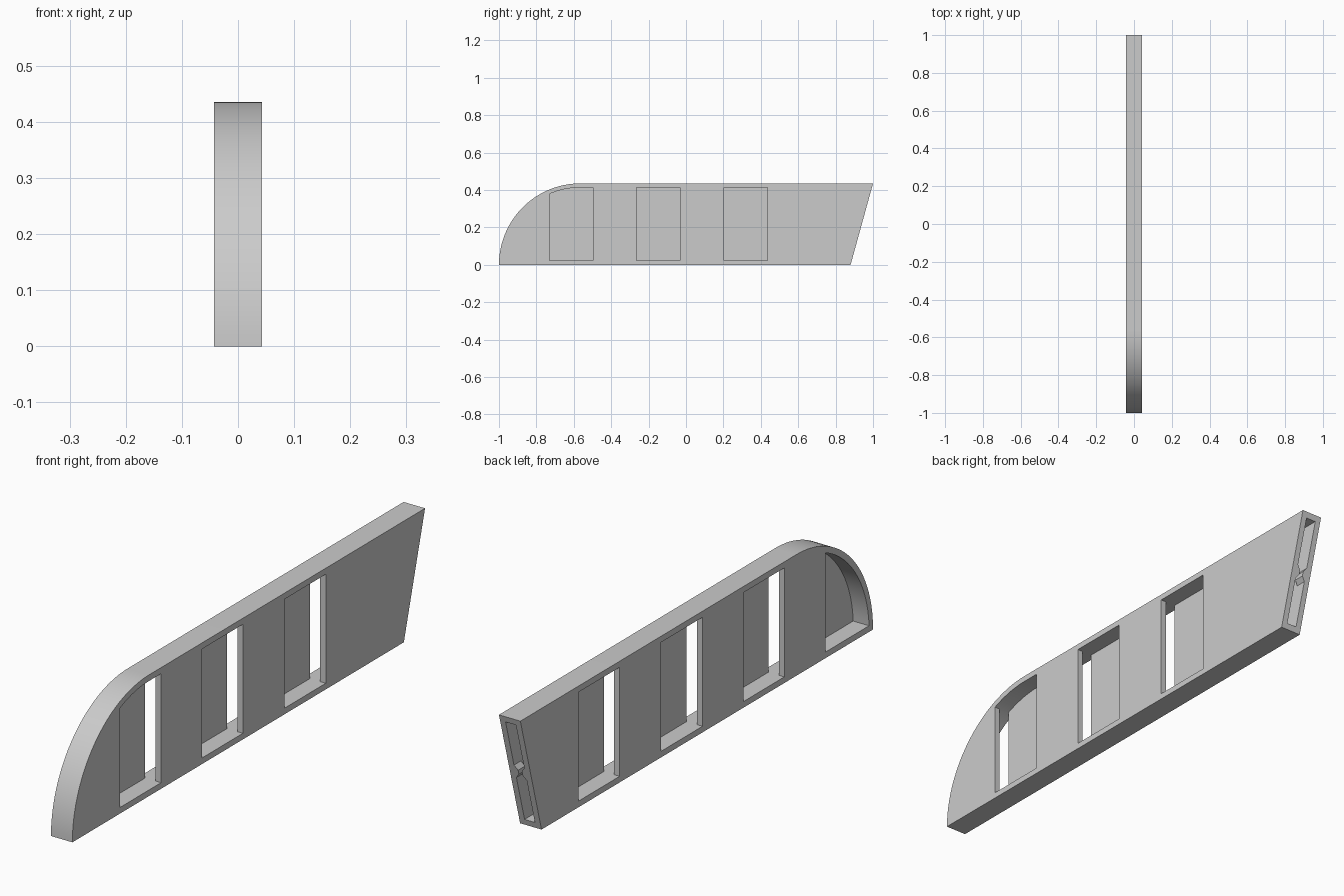
import bpy, bmesh, math

if "Cube" in bpy.data.objects:
    bpy.data.objects.remove(bpy.data.objects["Cube"])

HALF = 0.0425          # half thickness of the panel
H = 0.435              # height
RIM = 0.022            # rim and wall thickness
CY = -1 + H            # centre of the rounded nose
INNER = H - RIM
SPLIT = -0.73          # where the first window meets the nose opening

grey = bpy.data.materials.new("light grey")
grey.diffuse_color = (0.6, 0.6, 0.6, 1)
grey.use_nodes = True
grey.node_tree.nodes["Principled BSDF"].inputs["Base Color"].default_value = grey.diffuse_color


def prism(name, pts, x0, x1):
    """Extrude a (y, z) outline from x0 to x1."""
    bm = bmesh.new()
    face = bm.faces.new([bm.verts.new((x0, y, z)) for y, z in pts])
    ext = bmesh.ops.extrude_face_region(bm, geom=[face])
    bmesh.ops.translate(bm, vec=(x1 - x0, 0, 0),
                        verts=[v for v in ext["geom"] if isinstance(v, bmesh.types.BMVert)])
    bmesh.ops.recalc_face_normals(bm, faces=bm.faces)
    me = bpy.data.meshes.new(name)
    bm.to_mesh(me)
    bm.free()
    me.materials.append(grey)
    ob = bpy.data.objects.new(name, me)
    bpy.context.collection.objects.link(ob)
    return ob


def arc(r, a0):
    """Nose arc, from low front up to the crown."""
    n = 32
    angles = [a0 + (math.pi / 2 - a0) * i / n for i in range(n + 1)]
    if r == INNER:
        angles.append(math.acos((CY - SPLIT) / r))
    return [(CY - r * math.cos(a), r * math.sin(a)) for a in sorted(angles)]


def opening(y0, y1):
    """Inner outline clipped to a range of y."""
    top = [p for p in arc(INNER, math.asin(RIM / INNER)) if y0 - 1e-6 < p[0] < y1 + 1e-6]
    if y0 > CY:
        top = [(y0, INNER)]
    if y1 > CY:
        top.append((y1, INNER))
    pts = top + [(y1, RIM)]
    if top[0][1] > RIM + 1e-5:
        pts.append((y0, RIM))
    return pts


# Panel body with rounded nose and slanted end
panel = prism("panel_shell", arc(H, 0) + [(1, H), (0.88, 0)], -HALF, HALF)

# Hollow core open at the slanted end, and staggered windows on both sides
wall = HALF - RIM
cutters = [prism("core_cutter", opening(-1, 1.1), -wall, wall)]
for y0, y1 in ((SPLIT, -0.497), (-0.265, -0.033), (0.203, 0.437)):
    cutters.append(prism("right_window_cutter", opening(y0, y1), 0, 0.1))
for y0, y1 in ((-1, SPLIT), (-0.497, -0.265), (-0.033, 0.203), (0.437, 0.67)):
    cutters.append(prism("left_window_cutter", opening(y0, y1), -0.1, 0))
for c in cutters:
    m = panel.modifiers.new("cut", "BOOLEAN")
    m.operation, m.solver, m.object = "DIFFERENCE", "EXACT", c
bpy.context.view_layer.update()
cut = bpy.data.meshes.new_from_object(panel.evaluated_get(bpy.context.evaluated_depsgraph_get()))
panel.modifiers.clear()
panel.data = cut
for c in cutters:
    bpy.data.objects.remove(c)

# Pair of small wedge ridges pinching the slot in the slanted end
for side, label in ((-1, "left"), (1, "right")):
    bm = bmesh.new()
    rings = []
    for back in (0, 0.04):
        rings.append([bm.verts.new((side * x, 0.88 + 0.12 * z / H - back, z))
                      for x, z in ((wall + 0.004, 0.19), (wall, 0.19), (wall - 0.013, 0.207),
                                   (wall - 0.013, 0.223), (wall, 0.24), (wall + 0.004, 0.24))])
    bm.faces.new(rings[0])
    bm.faces.new(rings[1])
    for i in range(6):
        j = (i + 1) % 6
        bm.faces.new((rings[0][i], rings[0][j], rings[1][j], rings[1][i]))
    bmesh.ops.recalc_face_normals(bm, faces=bm.faces)
    me = bpy.data.meshes.new(label + "_end_ridge")
    bm.to_mesh(me)
    bm.free()
    me.materials.append(grey)
    bpy.context.collection.objects.link(bpy.data.objects.new(label + "_end_ridge", me))

# Smooth nose, crisp edges
bpy.ops.object.select_all(action="DESELECT")
panel.select_set(True)
bpy.context.view_layer.objects.active = panel
bpy.ops.object.shade_smooth_by_angle(angle=math.radians(30))
